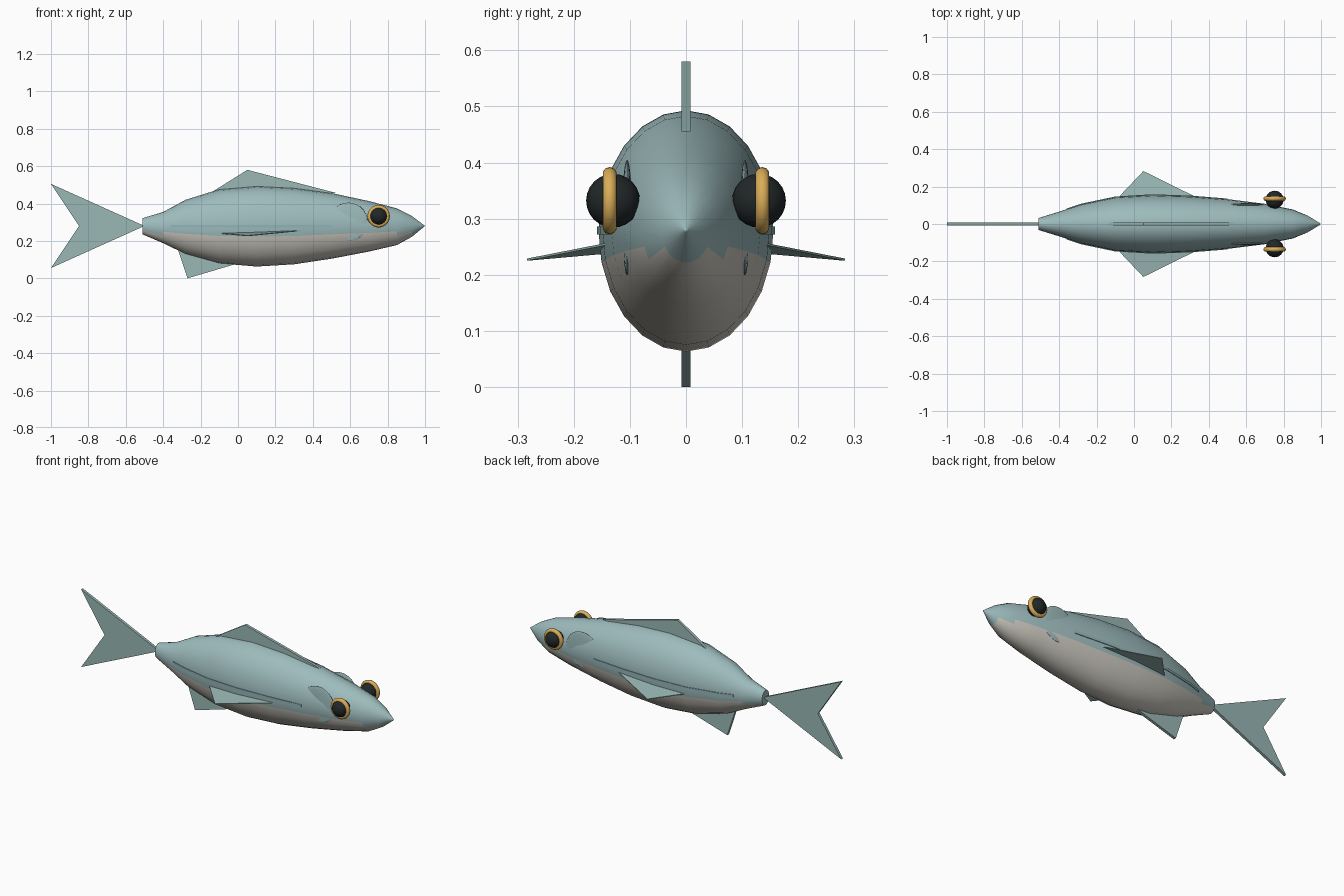
import bpy, bmesh, math
from mathutils import Vector

if "Cube" in bpy.data.objects:
    bpy.data.objects.remove(bpy.data.objects["Cube"])


def material(name, r, g, b):
    m = bpy.data.materials.new(name)
    m.diffuse_color = (r, g, b, 1)
    m.use_nodes = True
    m.node_tree.nodes["Principled BSDF"].inputs["Base Color"].default_value = m.diffuse_color
    return m


BACK = material("back_teal", 0.34, 0.50, 0.51)
BELLY = material("belly_grey", 0.60, 0.58, 0.52)
FIN = material("fin_teal", 0.32, 0.48, 0.46)
LINE = material("line_teal", 0.28, 0.46, 0.48)
GOLD = material("iris_gold", 0.70, 0.42, 0.10)
BLACK = material("pupil_black", 0.015, 0.02, 0.02)


def finish(bm, name, mats, smooth=None):
    bmesh.ops.recalc_face_normals(bm, faces=bm.faces)
    mesh = bpy.data.meshes.new(name)
    bm.to_mesh(mesh)
    bm.free()
    ob = bpy.data.objects.new(name, mesh)
    bpy.context.collection.objects.link(ob)
    for m in mats:
        mesh.materials.append(m)
    if smooth:
        bpy.ops.object.select_all(action='DESELECT')
        ob.select_set(True)
        bpy.context.view_layer.objects.active = ob
        bpy.ops.object.shade_smooth_by_angle(angle=math.radians(smooth))
    return ob


# Body stations: x, bottom z, top z, half width
STATIONS = [(-0.51, 0.235, 0.322, 0.032), (-0.40, 0.188, 0.355, 0.066),
            (-0.28, 0.130, 0.420, 0.106), (-0.10, 0.080, 0.476, 0.144),
            (0.10, 0.063, 0.493, 0.156), (0.30, 0.075, 0.483, 0.149),
            (0.50, 0.105, 0.456, 0.133), (0.70, 0.143, 0.413, 0.108),
            (0.85, 0.178, 0.374, 0.077), (0.93, 0.222, 0.333, 0.044),
            (0.995, 0.276, 0.284, 0.004)]
SIDES = 24


def body_width(x):
    for a, b in zip(STATIONS, STATIONS[1:]):
        if a[0] <= x <= b[0]:
            t = (x - a[0]) / (b[0] - a[0])
            return a[3] + t * (b[3] - a[3])
    return 0


# Body: lofted oval rings closed at tail and nose
bm = bmesh.new()
rings = []
for x, lo, hi, w in STATIONS:
    ring = []
    for i in range(SIDES):
        a = 2 * math.pi * i / SIDES
        ring.append(bm.verts.new((x, w * math.cos(a), (lo + hi) / 2 + (hi - lo) / 2 * math.sin(a))))
    rings.append(ring)
for r, s in zip(rings, rings[1:]):
    for i in range(SIDES):
        j = (i + 1) % SIDES
        bm.faces.new((r[i], r[j], s[j], s[i]))
bm.faces.new(rings[0])
nose = bm.verts.new((1.0, 0, 0.28))
for i in range(SIDES):
    bm.faces.new((rings[-1][i], rings[-1][(i + 1) % SIDES], nose))
for f in bm.faces:
    if f.calc_center_median().z < 0.238:
        f.material_index = 1
finish(bm, "body", [BACK, BELLY], 50)


def plate(name, pts, offset):
    """Flat fin with thickness given by an offset vector, centred on pts."""
    bm = bmesh.new()
    o = Vector(offset)
    a = [bm.verts.new(Vector(p) - o / 2) for p in pts]
    b = [bm.verts.new(Vector(p) + o / 2) for p in pts]
    bm.faces.new(a)
    bm.faces.new(b[::-1])
    for i in range(len(pts)):
        j = (i + 1) % len(pts)
        bm.faces.new((a[i], a[j], b[j], b[i]))
    return finish(bm, name, [FIN])


# Upright fins
for name, outline in {
    "tail_fin": [(-0.50, 0.28), (-1.0, 0.505), (-0.85, 0.28), (-1.0, 0.055)],
    "dorsal_fin": [(-0.15, 0.455), (0.05, 0.58), (0.53, 0.455)],
    "anal_fin": [(-0.32, 0.15), (-0.27, 0.0), (0.0, 0.08)],
}.items():
    plate(name, [(x, 0, z) for x, z in outline], (0, 0.016, 0))

for side, s in (("right", -1), ("left", 1)):
    # Pectoral fin
    plate(side + "_pectoral_fin",
          [(0.36, s * 0.13, 0.257), (-0.10, s * 0.125, 0.241), (0.05, s * 0.283, 0.227)],
          (0, 0, 0.004))

    # Eyeball and gold eye ring
    bpy.ops.mesh.primitive_uv_sphere_add(segments=24, ring_count=12, radius=0.048,
                                         location=(0.752, s * 0.13, 0.332))
    eye = bpy.context.object
    eye.name = side + "_eye"
    eye.data.materials.append(BLACK)
    bpy.ops.object.shade_smooth()
    bpy.ops.mesh.primitive_torus_add(major_radius=0.047, minor_radius=0.013, major_segments=32,
                                     minor_segments=10, location=(0.752, s * 0.136, 0.332),
                                     rotation=(math.pi / 2, 0, 0))
    ring = bpy.context.object
    ring.name = side + "_eye_ring"
    ring.data.materials.append(GOLD)
    bpy.ops.object.shade_smooth()

    # Gill cover: flattened disc half sunk into the body
    bpy.ops.mesh.primitive_uv_sphere_add(segments=28, ring_count=14, radius=1,
                                         location=(0.59, s * 0.105, 0.302))
    gill = bpy.context.object
    gill.name = side + "_gill_cover"
    gill.scale = (0.103, 0.009, 0.103)
    gill.data.materials.append(BACK)
    bpy.ops.object.shade_smooth()

    # Lateral line: thin strip following the flank
    bm = bmesh.new()
    prev = None
    for x in (-0.36, -0.28, -0.10, 0.10, 0.30, 0.50):
        y = body_width(x)
        cur = [bm.verts.new((x, s * (y + dy), 0.279 + dz))
               for dy, dz in ((-0.006, -0.007), (0.003, -0.007), (0.003, 0.007), (-0.006, 0.007))]
        if prev:
            for i in range(4):
                j = (i + 1) % 4
                bm.faces.new((prev[i], prev[j], cur[j], cur[i]))
        else:
            bm.faces.new(cur)
        prev = cur
    bm.faces.new(prev)
    finish(bm, side + "_lateral_line", [LINE], 40)
